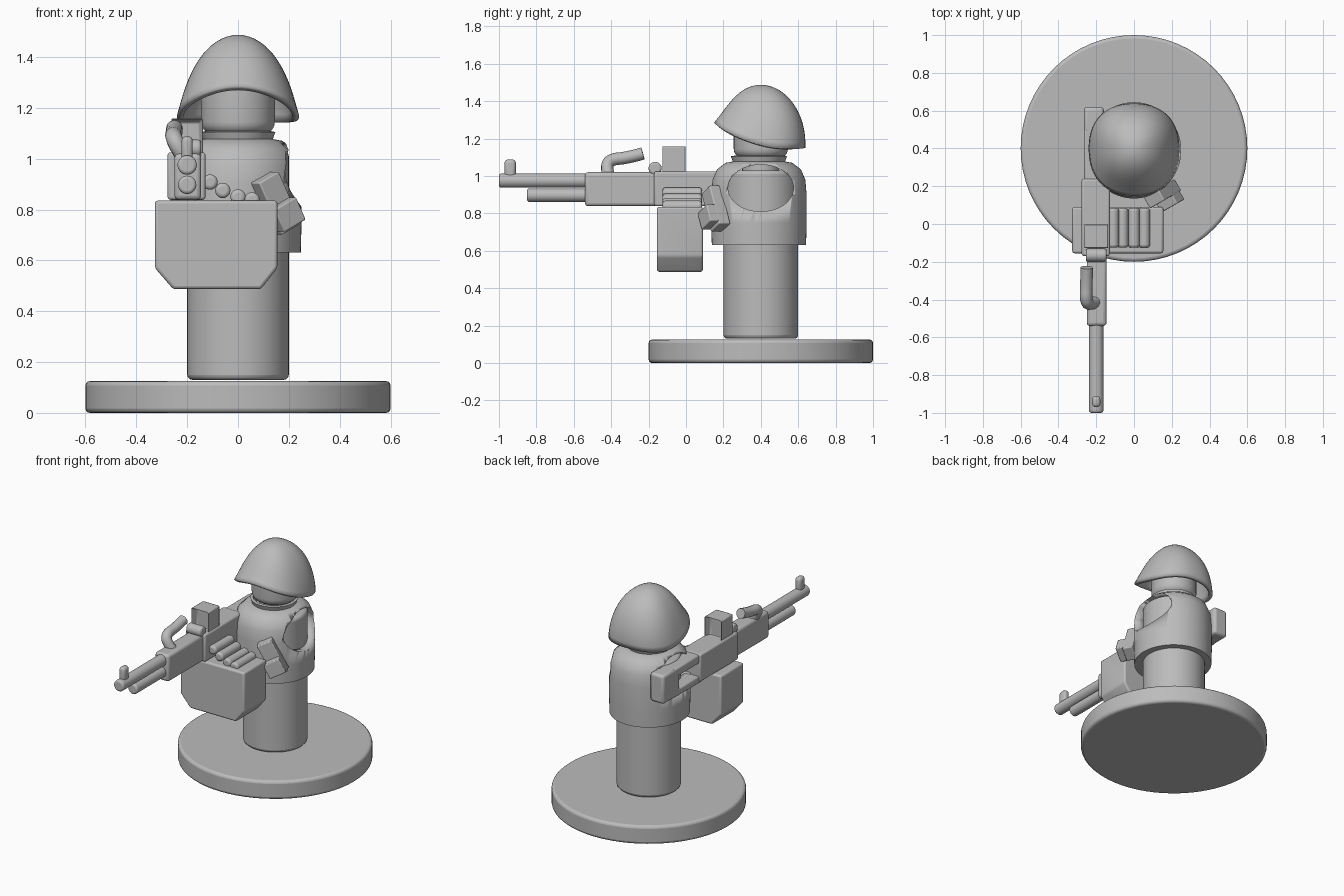
import bpy, bmesh
from math import sin, cos, pi, radians
from mathutils import Vector

cube = bpy.data.objects.get("Cube")
if cube:
    bpy.data.objects.remove(cube)

grey = bpy.data.materials.new("plain_grey")
grey.use_nodes = True
COLOUR = (0.5, 0.5, 0.5, 1)
grey.diffuse_color = COLOUR
grey.node_tree.nodes["Principled BSDF"].inputs["Base Color"].default_value = COLOUR


def finish(bm, name, bevel=0, segments=3, loc=(0, 0, 0), rot=(0, 0, 0)):
    bmesh.ops.recalc_face_normals(bm, faces=bm.faces)
    mesh = bpy.data.meshes.new(name)
    bm.to_mesh(mesh)
    bm.free()
    mesh.materials.append(grey)
    ob = bpy.data.objects.new(name, mesh)
    bpy.context.collection.objects.link(ob)
    ob.location, ob.rotation_euler = loc, rot
    if bevel:
        mod = ob.modifiers.new("soft_edges", 'BEVEL')
        mod.width, mod.segments = bevel, segments
        mod.limit_method, mod.angle_limit = 'ANGLE', radians(35)
    smooth(ob)
    return ob


def smooth(ob, angle=40):
    bpy.ops.object.select_all(action='DESELECT')
    ob.select_set(True)
    bpy.context.view_layer.objects.active = ob
    bpy.ops.object.shade_smooth_by_angle(angle=radians(angle))


def box(name, x, y, z, bevel=0.012, rot=(0, 0, 0)):
    """Box from its (low, high) range on each axis."""
    bm = bmesh.new()
    bmesh.ops.create_cube(bm, size=1)
    bmesh.ops.scale(bm, vec=(x[1] - x[0], y[1] - y[0], z[1] - z[0]), verts=bm.verts)
    centre = [(a + b) / 2 for a, b in (x, y, z)]
    return finish(bm, name, bevel, loc=centre, rot=rot)


def rod(name, radius, length, loc, rot=(0, 0, 0), bevel=0.012, sides=32):
    bm = bmesh.new()
    bmesh.ops.create_cone(bm, cap_ends=True, segments=sides, radius1=radius,
                          radius2=radius, depth=length)
    return finish(bm, name, bevel, loc=loc, rot=rot)


def lathe(name, profile, loc, sides=64, closed=False):
    bm = bmesh.new()
    verts = [bm.verts.new((r, 0, z)) for r, z in profile]
    edges = [bm.edges.new(pair) for pair in zip(verts, verts[1:])]
    if closed:
        edges.append(bm.edges.new((verts[-1], verts[0])))
    bmesh.ops.spin(bm, geom=verts + edges, axis=(0, 0, 1), cent=(0, 0, 0),
                   angle=2 * pi, steps=sides)
    bmesh.ops.remove_doubles(bm, verts=bm.verts, dist=0.0002)
    return finish(bm, name, loc=loc)


BODY_Y = 0.4
ALONG_Y = (pi / 2, 0, 0)
ALONG_X = (0, pi / 2, 0)

# Stand and body
rod("round_base", 0.6, 0.125, (0, BODY_Y, 0.0625), bevel=0.018, sides=64)
rod("body", 0.2, 0.9, (0, BODY_Y, 0.58), bevel=0.02, sides=64)
rod("neck", 0.1, 0.2, (0, BODY_Y, 1.06), bevel=0)

# Head: cylinder with rounded chin and crown
chin = [(0.095 + 0.05 * sin(a), 1.145 - 0.05 * cos(a)) for a in (i * pi / 12 for i in range(7))]
crown = [(0.095 + 0.05 * cos(a), 1.35 + 0.05 * sin(a)) for a in (i * pi / 12 for i in range(7))]
lathe("head", [(0, 1.095)] + chin + crown + [(0, 1.4)], (0, BODY_Y, 0))

# Vest with collar and oval armholes
vest = lathe("vest", [(0.19, 0.63), (0.247, 0.63), (0.25, 0.75), (0.25, 0.9),
                      (0.243, 0.98), (0.22, 1.035), (0.175, 1.07), (0.137, 1.077),
                      (0.147, 1.105), (0.13, 1.108), (0.11, 1.05), (0.19, 0.98)],
             (0, BODY_Y - 0.01, 0), closed=True)
vest.scale.y = 1.02
bm = bmesh.new()
bmesh.ops.create_cone(bm, cap_ends=True, segments=48, radius1=1, radius2=1, depth=0.8)
cutter = finish(bm, "armhole_cutter", loc=(0, BODY_Y, 0.935), rot=ALONG_X)
cutter.scale = (0.125, 0.175, 1)
cutter.hide_render = True
cutter.hide_set(True)
cut = vest.modifiers.new("armholes", 'BOOLEAN')
cut.operation, cut.object, cut.solver = 'DIFFERENCE', cutter, 'EXACT'

# Helmet: dome on a sloped rim, flared at the brow
bm = bmesh.new()
SIDES, RINGS = 64, 16
top = bm.verts.new((0, 0, 1.487))
rings = []
for j in range(1, RINGS + 1):
    t = j / RINGS
    a = t * pi / 2
    ring = []
    for i in range(SIDES):
        th = 2 * pi * i / SIDES
        front, side = cos(th), sin(th)
        rim = 1.165 + 0.0675 * front + 0.0525 * front ** 2
        reach = (abs(front) ** 2.3 + abs(side) ** 2.3) ** (-1 / 2.3)
        flare = 0.12 + 0.15 * front
        r = reach * ((1 - flare) * sin(a) + flare * t ** 4)
        depth = 0.25 if front > 0 else 0.238
        ring.append(bm.verts.new((0.24 * side * r, -depth * front * r,
                                  rim + (1.487 - rim) * cos(a))))
    rings.append(ring)
for i in range(SIDES):
    k = (i + 1) % SIDES
    bm.faces.new((top, rings[0][i], rings[0][k]))
    for inner, outer in zip(rings, rings[1:]):
        bm.faces.new((inner[i], outer[i], outer[k], inner[k]))
helmet = finish(bm, "helmet", loc=(0, BODY_Y, 0))
shell = helmet.modifiers.new("thickness", 'SOLIDIFY')
shell.thickness, shell.offset = 0.025, -1

# Gun barrel, gas tube, front sight and handguard
GUN_X = -0.2
rod("barrel", 0.038, 0.5, (GUN_X, -0.75, 0.975), ALONG_Y)
rod("gas_tube", 0.036, 0.36, (GUN_X, -0.67, 0.897), ALONG_Y)
box("front_sight", (-0.222, -0.178), (-0.97, -0.91), (0.99, 1.088), 0.018)
box("handguard", (-0.25, -0.145), (-0.54, -0.15), (0.838, 1.02), 0.018)

# Receiver, rear sight block and sight with sunken windows
box("receiver", (-0.277, -0.128), (-0.17, 0.24), (0.838, 1.025))
rod("sight_pin", 0.035, 0.11, (GUN_X, -0.165, 1.04), ALONG_X)
bm = bmesh.new()
bmesh.ops.create_cube(bm, size=1)
bmesh.ops.scale(bm, vec=(0.125, 0.13, 0.15), verts=bm.verts)
bm.normal_update()
for face in [f for f in bm.faces if abs(f.normal.y) > 0.9]:
    bmesh.ops.inset_region(bm, faces=[face], thickness=0.022, depth=0)
    bmesh.ops.translate(bm, vec=-face.normal * 0.045, verts=face.verts)
finish(bm, "optic_sight", 0.006, 2, (GUN_X, -0.065, 1.083))

# Carrying handle
curve = bpy.data.curves.new("carry_handle", 'CURVE')
curve.dimensions = '3D'
curve.bevel_depth, curve.bevel_resolution, curve.use_fill_caps = 0.033, 4, True
spline = curve.splines.new('NURBS')
path = [(-0.2, -0.41, 0.99), (-0.24, -0.43, 1.05), (-0.255, -0.4, 1.09),
        (-0.252, -0.32, 1.095), (-0.25, -0.23, 1.12)]
spline.points.add(len(path) - 1)
for point, co in zip(spline.points, path):
    point.co = (*co, 1)
spline.use_endpoint_u, spline.order_u = True, 3
curve.materials.append(grey)
handle = bpy.data.objects.new("carry_handle", curve)
bpy.context.collection.objects.link(handle)

# Stock with a thumb opening
STOCK_X = (-0.265, -0.16)
box("stock_butt", STOCK_X, (0.44, 0.62), (0.825, 1.02), 0.018)
box("stock_top", STOCK_X, (0.2, 0.5), (0.96, 1.02))
box("stock_bottom", STOCK_X, (0.2, 0.5), (0.825, 0.875))

# Ammunition box with chamfered lower corners
bm = bmesh.new()
outline = [(-0.327, 0.835), (0.155, 0.835), (0.155, 0.57), (0.09, 0.487),
           (-0.255, 0.487), (-0.327, 0.57)]
face = bm.faces.new([bm.verts.new((x, -0.155, z)) for x, z in outline])
extruded = bmesh.ops.extrude_face_region(bm, geom=[face])["geom"]
bmesh.ops.translate(bm, vec=Vector((0, 0.245, 0)),
                    verts=[g for g in extruded if isinstance(g, bmesh.types.BMVert)])
finish(bm, "ammo_box", 0.012)

# Cartridge belt
for n, (x, z) in enumerate([(-0.11, 0.908), (-0.06, 0.875), (0, 0.85), (0.055, 0.838)]):
    rod(f"cartridge_{n + 1}", 0.03, 0.21, (x, -0.02, z), ALONG_Y, 0.014, 24)

# Chest pouch and its flap, leaning along the left of the vest
LEAN = (0, radians(-27), radians(30))
box("chest_pouch", (0.1, 0.2), (0.125, 0.195), (0.71, 0.94), 0.006, LEAN)
box("pouch_flap", (0.13, 0.24), (0.09, 0.175), (0.73, 0.83), 0.006, LEAN)
